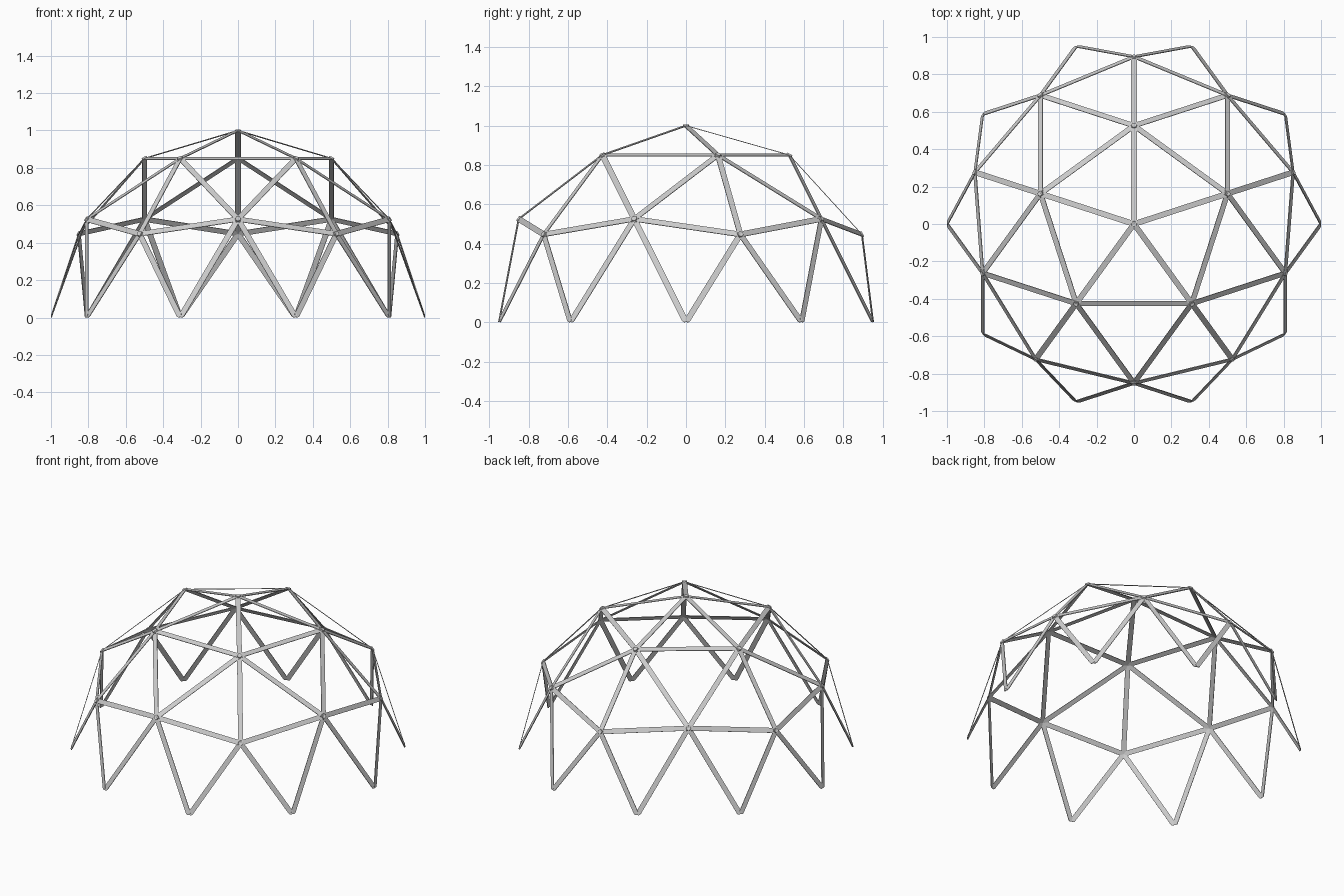
import bpy, bmesh, math
from mathutils import Vector

if "Cube" in bpy.data.objects:
    bpy.data.objects.remove(bpy.data.objects["Cube"])

W, T = 0.030, 0.004      # strut width and thickness
R = W / 2


def ring(radius, z, n, start):
    return [Vector((radius * math.cos(math.radians(start + 360 * i / n)),
                    radius * math.sin(math.radians(start + 360 * i / n)), z)) for i in range(n)]


def add_strut(bm, a, b):
    """Thin flat bar with rounded ends, lying tangent to the dome."""
    if a.z < 0.001:                      # feet end just above the ground
        a = a.lerp(b, R / b.z)
    d = (b - a).normalized()
    n = (a + b).normalized()
    n = (n - d * n.dot(d)).normalized()
    s = n.cross(d)
    outline = []
    for centre, base in ((b, -90), (a, 90)):
        for k in range(9):
            t = math.radians(base + 180 * k / 8)
            outline.append(centre + d * R * math.cos(t) + s * R * math.sin(t))
    top = [bm.verts.new(p + n * T / 2) for p in outline]
    bot = [bm.verts.new(p - n * T / 2) for p in outline]
    bm.faces.new(top)
    bm.faces.new(bot[::-1])
    m = len(outline)
    for i in range(m):
        j = (i + 1) % m
        bm.faces.new((top[i], bot[i], bot[j], top[j]))


def make(name, pairs):
    bm = bmesh.new()
    for a, b in pairs:
        add_strut(bm, a, b)
    bmesh.ops.recalc_face_normals(bm, faces=bm.faces)
    me = bpy.data.meshes.new(name)
    bm.to_mesh(me)
    bm.free()
    ob = bpy.data.objects.new(name, me)
    bpy.context.collection.objects.link(ob)


# Dome nodes: pole, upper ring, two staggered middle rings, ten feet
apex = Vector((0, 0, 1))
upper = ring(0.5257, 0.8507, 5, 90)
main = ring(0.8944, 0.4472, 5, 90)
between = ring(0.8507, 0.5257, 5, 126)
feet = ring(1.0, 0.0, 10, 108)

crown, upper_ring, web, middle_ring, legs = [], [], [], [], []
for i in range(5):
    j = (i + 1) % 5
    crown.append((apex, upper[i]))
    upper_ring.append((upper[i], upper[j]))
    web += [(upper[i], main[i]), (upper[i], between[i]), (upper[j], between[i])]
    middle_ring += [(main[i], between[i]), (between[i], main[j])]
    legs += [(feet[2 * i], main[i]), (feet[2 * i - 1], main[i]),
             (feet[2 * i], between[i]), (feet[2 * i + 1], between[i])]

make("crown_struts", crown)
make("upper_ring_struts", upper_ring)
make("web_struts", web)
make("middle_ring_struts", middle_ring)
make("leg_struts", legs)
